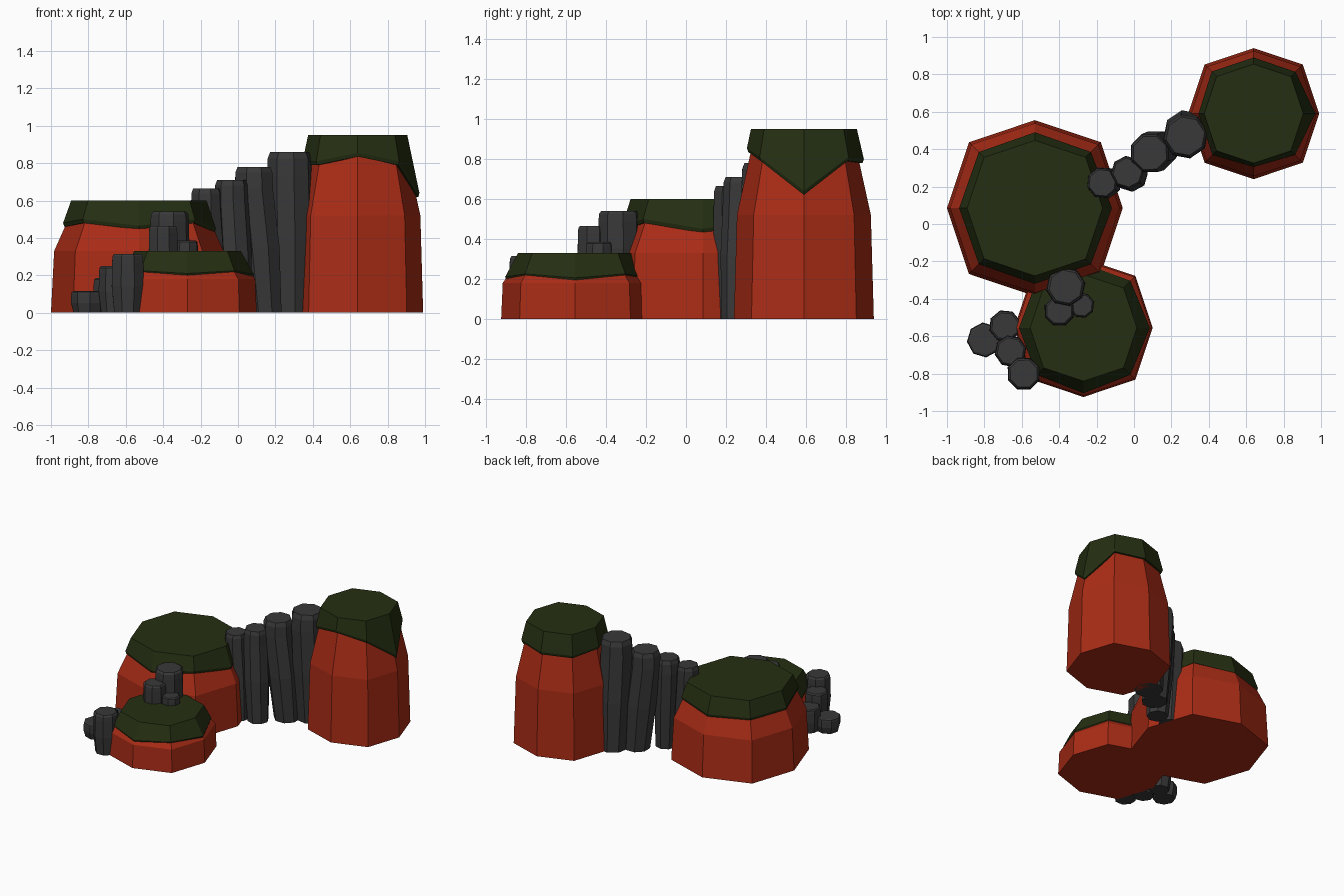
import bpy, bmesh, math
from mathutils import Vector

if "Cube" in bpy.data.objects:
    bpy.data.objects.remove(bpy.data.objects["Cube"])


def material(name, color):
    m = bpy.data.materials.new(name)
    m.diffuse_color = (*color, 1)
    m.use_nodes = True
    m.node_tree.nodes["Principled BSDF"].inputs["Base Color"].default_value = m.diffuse_color
    return m


RED = material("red_rock", (0.40, 0.025, 0.008))
GREEN = material("dark_moss", (0.018, 0.028, 0.006))
GREY = material("basalt", (0.04, 0.04, 0.04))


def loft(name, rings, mat):
    """Flat-faced closed solid through a stack of equal-length rings."""
    bm = bmesh.new()
    vs = [[bm.verts.new(p) for p in ring] for ring in rings]
    n = len(vs[0])
    for a, b in zip(vs, vs[1:]):
        for i in range(n):
            j = (i + 1) % n
            bm.faces.new((a[i], a[j], b[j], b[i]))
    bm.faces.new(vs[0][::-1])
    bm.faces.new(vs[-1])
    bmesh.ops.recalc_face_normals(bm, faces=bm.faces)
    me = bpy.data.meshes.new(name)
    bm.to_mesh(me)
    bm.free()
    me.materials.append(mat)
    bpy.context.collection.objects.link(bpy.data.objects.new(name, me))


def octagon(c, r, z):
    """Octagon with slightly pushed-out diagonal corners; z may vary by corner."""
    pts = []
    for i in range(8):
        k = r[i] if isinstance(r, list) else r
        k *= 1.06 if i % 2 else 1
        a = i * math.pi / 4
        h = z[i] if isinstance(z, list) else z
        pts.append(Vector((c[0] + k * math.cos(a), c[1] + k * math.sin(a), h)))
    return pts


def mesa(name, c, base_r, shoulder, top_r, height, rim_z, rim_r):
    sh_r, sh_z = shoulder
    # rock body narrowing above its shoulder
    loft(name + "_rock", [octagon(c, base_r, 0), octagon(c, sh_r, sh_z),
                          octagon(c, top_r - 0.02, height - 0.02)], RED)
    # moss cap with an uneven overhanging rim
    loft(name + "_moss_cap", [octagon(c, [r - 0.04 for r in rim_r], [z - 0.02 for z in rim_z]),
                              octagon(c, [r - 0.006 for r in rim_r], [z - 0.02 for z in rim_z]),
                              octagon(c, rim_r, rim_z), octagon(c, top_r, height)], GREEN)


# Corner order is counter-clockwise from +x
mesa("wide_mesa", (-0.53, 0.085), 0.47, (0.453, 0.33), 0.362, 0.6,
     [0.45, 0.49, 0.47, 0.48, 0.48, 0.50, 0.465, 0.50],
     [0.412, 0.40, 0.405, 0.40, 0.405, 0.40, 0.405, 0.40])
mesa("tall_mesa", (0.64, 0.59), 0.35, (0.335, 0.52), 0.265, 0.95,
     [0.64, 0.81, 0.80, 0.80, 0.81, 0.81, 0.855, 0.81],
     [0.33, 0.298, 0.30, 0.30, 0.295, 0.295, 0.285, 0.295])
mesa("low_mesa", (-0.27, -0.555), 0.37, (0.362, 0.18), 0.285, 0.33,
     [0.205, 0.225, 0.21, 0.225, 0.215, 0.225, 0.21, 0.225],
     [0.355, 0.335, 0.345, 0.335, 0.345, 0.335, 0.35, 0.335])


def column(name, x, y, r, h, z0=0.0, dx=0.0, dy=0.0, turn=0.0):
    """Eight-sided basalt column, bulging at mid height; dx, dy shift its foot."""
    rings = []
    for t, s, jog in ((0, 0.86, 1), (0.45, 1.02, 0.55), (0.85, 1.0, 0), (0.96, 0.97, 0), (1, 0.86, 0)):
        rings.append([Vector((x + dx * jog + r * s * math.cos(turn + i * math.pi / 4),
                              y + dy * jog + r * s * math.sin(turn + i * math.pi / 4),
                              z0 + t * (h - z0))) for i in range(8)])
    loft(name, rings, GREY)


# Ridge of columns climbing from the wide mesa to the tall one
column("ridge_column_1", -0.17, 0.22, 0.085, 0.665, dx=0.03, turn=0.3)
column("ridge_column_2", -0.035, 0.275, 0.09, 0.71, dx=0.03, dy=-0.02, turn=0.1)
column("ridge_column_3", 0.085, 0.38, 0.11, 0.78, dx=0.06, dy=0.02, turn=0.4)
column("ridge_column_4", 0.275, 0.47, 0.122, 0.86, dx=0.01, dy=0.03, turn=0.2)

# Steps beside the low mesa
column("step_column_1", -0.80, -0.62, 0.092, 0.115, turn=0.1)
column("step_column_2", -0.69, -0.545, 0.085, 0.185, turn=0.3)
column("step_column_3", -0.66, -0.68, 0.085, 0.25, turn=0.2)
column("step_column_4", -0.59, -0.80, 0.09, 0.315, turn=0.4)

# Cluster standing on the low mesa
column("cluster_column_1", -0.365, -0.335, 0.105, 0.54, 0.2, turn=0.2)
column("cluster_column_2", -0.40, -0.465, 0.082, 0.465, 0.2, turn=0.4)
column("cluster_column_3", -0.28, -0.435, 0.068, 0.385, 0.2, turn=0.3)
